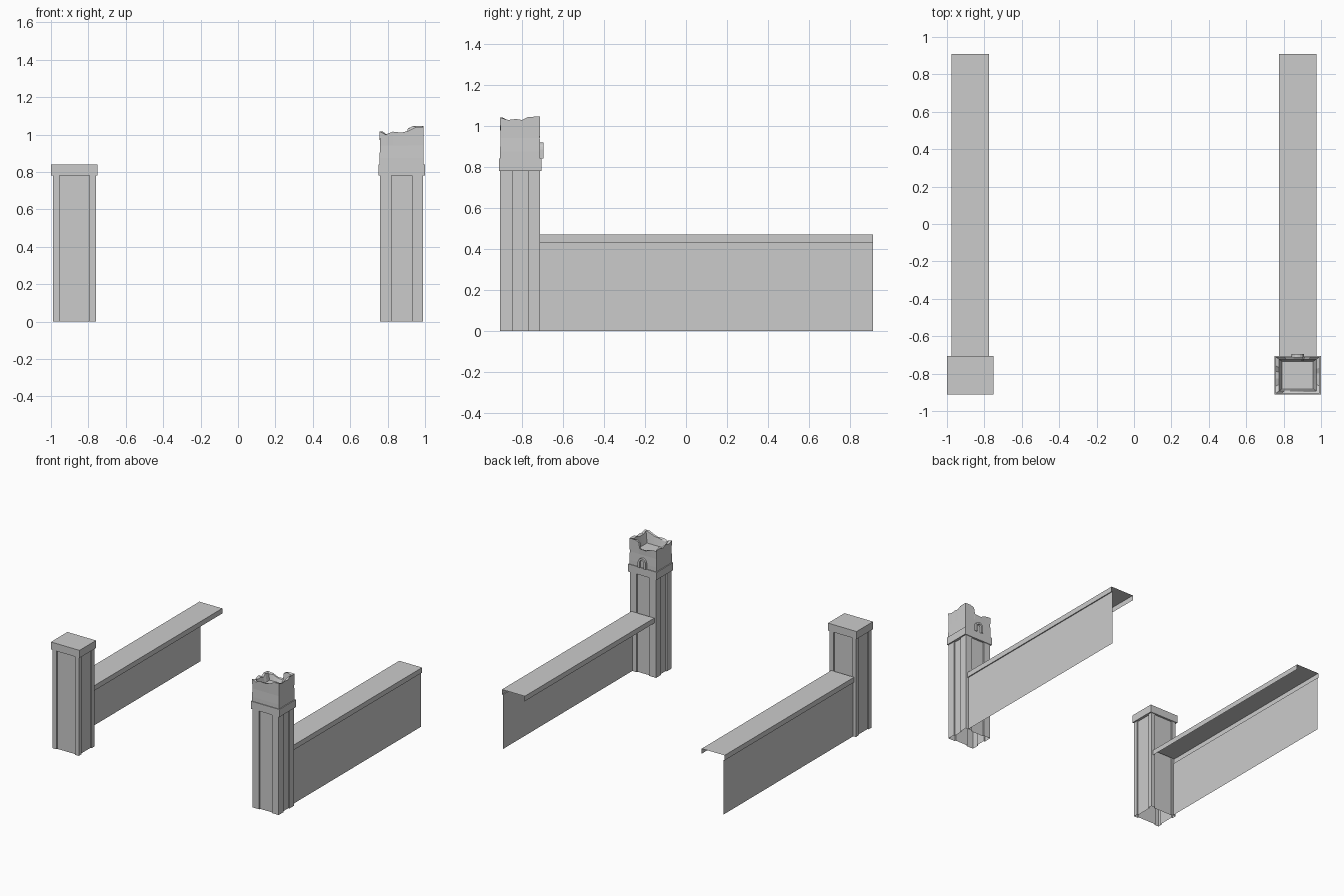
import bpy, bmesh

if "Cube" in bpy.data.objects:
    bpy.data.objects.remove(bpy.data.objects["Cube"])

CX, CY = 0.875, -0.808          # pillar centre (right side)
HX, HY = 0.115, 0.0975          # pillar half sizes


def make(name, verts, faces, mirror=False, normals=True):
    """Build an object; mirror=True flips it to the left side."""
    s = -1 if mirror else 1
    bm = bmesh.new()
    vs = [bm.verts.new((s * x, y, z)) for x, y, z in verts]
    for f in faces:
        bm.faces.new([vs[i] for i in f])
    if normals:
        bmesh.ops.recalc_face_normals(bm, faces=bm.faces)
    me = bpy.data.meshes.new(name)
    bm.to_mesh(me)
    bm.free()
    ob = bpy.data.objects.new(name, me)
    bpy.context.collection.objects.link(ob)
    return ob


def loft(name, rings, mirror=False, cap_start=False, cap_end=False):
    """Skin a stack of equal-length closed rings."""
    n = len(rings[0])
    verts = [p for r in rings for p in r]
    faces = [(k * n + i, k * n + (i + 1) % n, (k + 1) * n + (i + 1) % n, (k + 1) * n + i)
             for k in range(len(rings) - 1) for i in range(n)]
    if cap_start:
        faces.append(tuple(range(n))[::-1])
    if cap_end:
        faces.append(tuple(range(len(verts) - n, len(verts))))
    return make(name, verts, faces, mirror)


def rect(hx, hy, z):
    return [(CX + a * hx, CY + b * hy, z) for a, b in ((-1, -1), (1, -1), (1, 1), (-1, 1))]


def shaft_ring(post, depth, z):
    """Rectangle with a shallow recessed panel on each side."""
    px, py = HX - post, HY - post
    dx, dy = HX - depth, HY - depth
    pts = [(-HX, -HY), (-px, -HY), (-px, -dy), (px, -dy), (px, -HY),
           (HX, -HY), (HX, -py), (dx, -py), (dx, py), (HX, py)]
    pts += [(HX, HY), (px, HY), (px, dy), (-px, dy), (-px, HY),
            (-HX, HY), (-HX, py), (-dx, py), (-dx, -py), (-HX, -py)]
    return [(CX + x, CY + y, z) for x, y in pts]


for side, mirror, post in (("right", False, 0.06), ("left", True, 0.035)):
    # hollow pillar shaft and its collar
    loft(side + "_pillar", [shaft_ring(post, 0.01, 0), shaft_ring(post, 0.01, 0.785)], mirror)
    loft(side + "_pillar_cap",
         [rect(HX - 0.012, HY - 0.012, 0.78), rect(0.125, 0.103, 0.78), rect(0.125, 0.103, 0.84)],
         mirror, cap_end=True)
    # thin coping sheet with turned-down edges
    prof = [(0.775, 0.43), (0.775, 0.47), (0.975, 0.47), (0.975, 0.43), (0.967, 0.43)]
    y0, y1 = -0.71, 0.91
    verts = [(x, y, z) for y in (y0, y1) for x, z in prof]
    make(side + "_wall_coping", verts, [(i, i + 1, i + 6, i + 5) for i in range(4)], mirror)
    # outer wall sheet
    make(side + "_wall_panel", [(0.967, y0, 0), (0.967, y1, 0), (0.967, y1, 0.43), (0.967, y0, 0.43)],
         [(0, 1, 2, 3)], mirror)

# broken masonry stump: fractions round the outline with their rim heights
sides = [
    [(0, 1.015), (.14, 1.0), (.3, 1.015), (.5, 1.01), (.65, 1.02), (.82, 1.04)],     # front
    [(0, 1.04), (.2, 1.028), (.4, 1.033), (.55, 1.028), (.7, 1.043)],                # right
    [(0, 1.045), (.2, 1.045), (.34, 1.035), (.38, .985), (.6, .98), (.8, 1.0)],      # back
    [(0, 1.005), (.25, 1.01), (.4, .995), (.6, 1.012), (.8, 1.0)],                   # left
]
corners = [(-1, -1), (1, -1), (1, 1), (-1, 1)]
rim = []
for s, pts in enumerate(sides):
    a, b = corners[s], corners[(s + 1) % 4]
    rim += [(a[0] + (b[0] - a[0]) * t, a[1] + (b[1] - a[1]) * t, z) for t, z in pts]


def rim_ring(hx, hy, z=None, jag=0):
    return [(CX + x * hx, CY + y * hy, z if z else h - jag * (i % 3))
            for i, (x, y, h) in enumerate(rim)]


loft("broken_tower_top", [
    rim_ring(0.118, 0.0975, 0.84), rim_ring(0.118, 0.0975, 0.875), rim_ring(0.116, 0.0955, 0.94),
    rim_ring(0.118, 0.0975), rim_ring(0.1, 0.085, jag=0.006),
    rim_ring(0.083, 0.073, 0.95)], cap_end=True)

# small arched frame on the back of the tower top
import math
arc = [(math.cos(math.pi * i / 8), math.sin(math.pi * i / 8)) for i in range(9)]


def arch(r, y):
    pts = [(r, 0.84)] + [(r * c, 0.885 + r * s) for c, s in arc] + [(-r, 0.84)]
    return [(CX + x, y, z) for x, z in pts]


yb, yf = CY + 0.094, -0.694
loops = [arch(0.034, yb), arch(0.034, yf), arch(0.019, yf), arch(0.019, yb)]
n = len(loops[0])
make("back_arch_frame", [p for l in loops for p in l],
     [(k * n + i, k * n + i + 1, (k + 1) * n + i + 1, (k + 1) * n + i)
      for k in range(3) for i in range(n - 1)])
